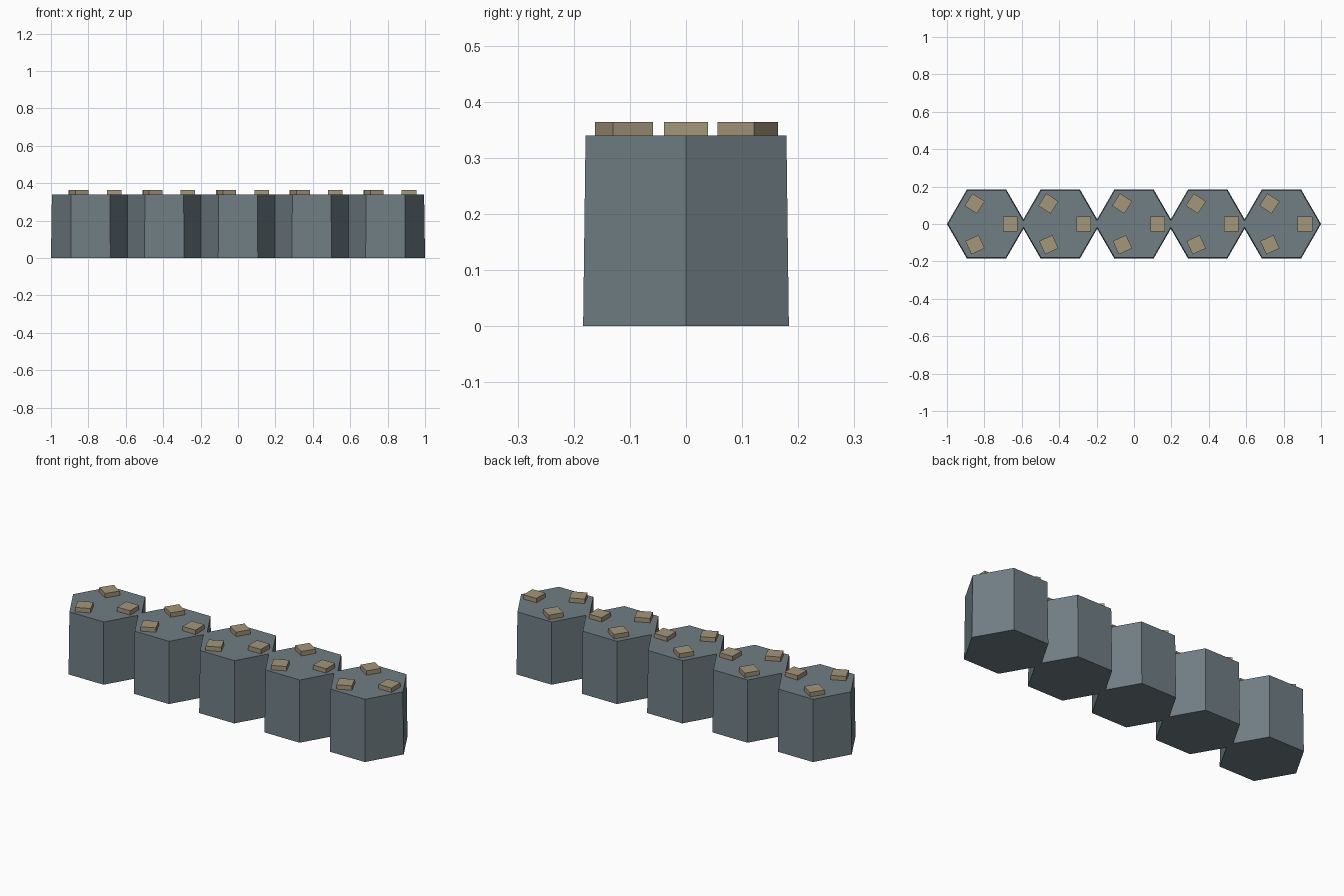
import bpy
import math

if "Cube" in bpy.data.objects:
    bpy.data.objects.remove(bpy.data.objects["Cube"])

R_BOTTOM, R_TOP, HEIGHT = 0.2117, 0.2067, 0.34
PITCH = (2 - 2 * R_BOTTOM) / 4
STUD, STUD_TOP, STUD_SINK = 0.078, 0.364, 0.01


def make_material(name, rgb):
    mat = bpy.data.materials.new(name)
    mat.diffuse_color = (*rgb, 1)
    mat.use_nodes = True
    mat.node_tree.nodes["Principled BSDF"].inputs["Base Color"].default_value = mat.diffuse_color
    return mat


slate = make_material("slate grey", (0.162, 0.209, 0.231))
tan = make_material("sandy tan", (0.37, 0.305, 0.19))


def finish(name, mat):
    obj = bpy.context.object
    obj.name = name
    obj.data.materials.append(mat)
    return obj


for n in range(5):
    x = (n - 2) * PITCH

    # Slightly tapered hexagonal column, corners pointing along x
    bpy.ops.mesh.primitive_cone_add(vertices=6, radius1=R_BOTTOM, radius2=R_TOP,
                                    depth=HEIGHT, location=(x, 0, HEIGHT / 2),
                                    rotation=(0, 0, math.pi / 6))
    column = finish(f"hex_column_{n + 1}", slate)
    # Put the first corner exactly on the x axis
    first = column.data.vertices[0].co
    column.rotation_euler.z = -math.atan2(first.y, first.x)

    # Three small stone blocks around the top, each turned one radian further
    for k in range(3):
        angle = 2.1 * k
        depth = STUD_TOP - HEIGHT + STUD_SINK
        bpy.ops.mesh.primitive_cube_add(
            size=1, rotation=(0, 0, k),
            location=(x + 0.126 * math.cos(angle), 0.127 * math.sin(angle),
                      STUD_TOP - depth / 2))
        block = finish(f"top_block_{n + 1}_{k + 1}", tan)
        block.scale = (STUD, STUD, depth)
